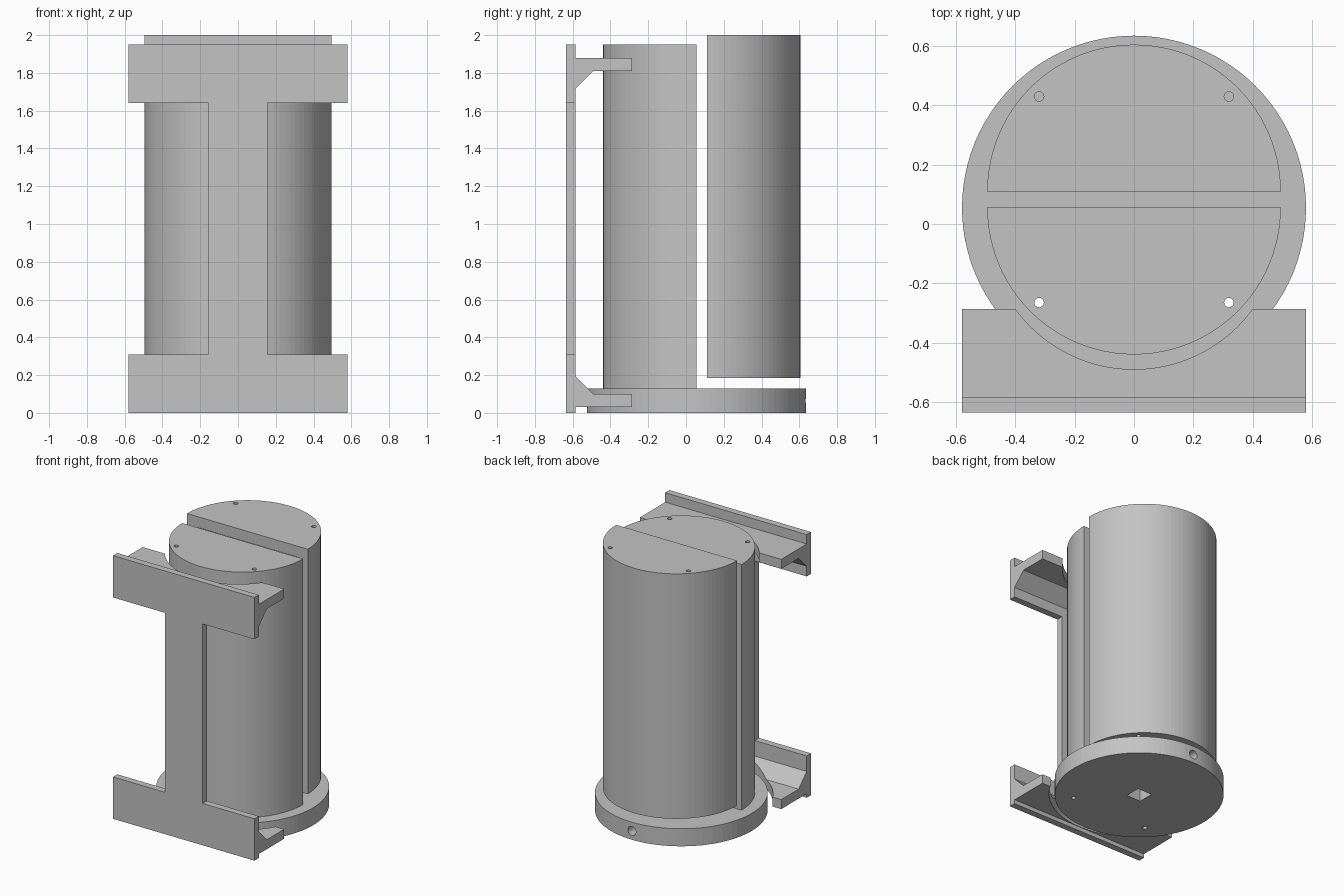
import bpy, bmesh
from math import sin, cos, pi
from mathutils import Vector

cube = bpy.data.objects.get("Cube")
if cube:
    bpy.data.objects.remove(cube, do_unlink=True)

grey = bpy.data.materials.new("plain_grey")
grey.use_nodes = True
colour = (0.55, 0.55, 0.55, 1)
grey.diffuse_color = colour
grey.node_tree.nodes["Principled BSDF"].inputs["Base Color"].default_value = colour


def prism(name, points, axis, start, end):
    """Extrude a closed outline along x, y or z; outline uses the other two axes in order."""
    def place(p, t):
        v = list(p)
        v.insert("xyz".index(axis), t)
        return Vector(v)
    bm = bmesh.new()
    face = bm.faces.new([bm.verts.new(place(p, start)) for p in points])
    new = bmesh.ops.extrude_face_region(bm, geom=[face])["geom"]
    shift = place((0, 0), end - start)
    bmesh.ops.translate(bm, vec=shift, verts=[g for g in new if isinstance(g, bmesh.types.BMVert)])
    bmesh.ops.recalc_face_normals(bm, faces=bm.faces)
    mesh = bpy.data.meshes.new(name)
    bm.to_mesh(mesh)
    bm.free()
    mesh.materials.append(grey)
    obj = bpy.data.objects.new(name, mesh)
    bpy.context.collection.objects.link(obj)
    return obj


def arc(cx, cy, r, start=0.0, sweep=2 * pi, n=96):
    count = n if sweep >= 2 * pi else n + 1
    return [(cx + r * cos(start + sweep * i / n), cy + r * sin(start + sweep * i / n))
            for i in range(count)]


def box(x, y):
    return [(x[0], y[0]), (x[1], y[0]), (x[1], y[1]), (x[0], y[1])]


def cut(obj, *cutters):
    """Subtract the cutters, bake the result and remove them."""
    for c in cutters:
        c.hide_render = True
        mod = obj.modifiers.new("cut", "BOOLEAN")
        mod.operation, mod.solver, mod.object = "DIFFERENCE", "EXACT", c
    bpy.context.view_layer.update()
    graph = bpy.context.evaluated_depsgraph_get()
    mesh = bpy.data.meshes.new_from_object(obj.evaluated_get(graph))
    obj.modifiers.clear()
    obj.data = mesh
    for c in cutters:
        bpy.data.objects.remove(c, do_unlink=True)


MID = 0.055        # y of the main axis
BODY_R, INNER_R, BASE_R = 0.495, 0.415, 0.58
CAP = 0.08
HOLE_X, HOLE_Y, HOLE_R = 0.32, 0.32, 0.016


def screw_holes(y, z0, z1):
    return [prism("hole_cutter", arc(s * HOLE_X, y, HOLE_R, n=20), "z", z0, z1) for s in (-1, 1)]


# Two hollow half cylinders, open on their facing flat sides
def half_shell(name, y, side, z0, z1):
    start = 0 if side > 0 else pi
    shell = prism(name, arc(0, y, BODY_R, start, pi, 48), "z", z0, z1)
    outline = arc(0, y, INNER_R, start, pi, 48)
    outline += [(outline[-1][0], y - side * 0.02), (outline[0][0], y - side * 0.02)]
    cavity = prism("cavity_cutter", outline, "z", z0 + CAP, z1 - CAP)
    cut(shell, cavity, *screw_holes(y + side * HOLE_Y, z0 - 0.1, z1 + 0.1))


half_shell("front_half_shell", MID, -1, 0.13, 1.95)
half_shell("back_half_shell", MID + 0.055, 1, 0.185, 2.0)

# Round base with a square socket, a side screw hole and two screw holes
base = prism("base_disc", arc(0, MID, BASE_R), "z", 0, 0.13)
socket = prism("socket_cutter", box((-0.06, 0.06), (MID - 0.06, MID + 0.06)), "z", -0.1, 0.1)
side_hole = prism("side_hole_cutter", arc(0, 0.065, 0.033, n=24), "y", MID, 0.8)
cut(base, socket, side_hole, *screw_holes(MID - HOLE_Y, -0.1, 0.3))

# Front plate of the bracket, shaped like a capital beam section
FRONT, BACK, WIDE, SLIM, TOP = -0.635, -0.585, 0.58, 0.155, 1.95
LOW, HIGH = 0.31, 1.64
right_edge = [(WIDE, 0), (WIDE, LOW), (SLIM, LOW), (SLIM, HIGH), (WIDE, HIGH), (WIDE, TOP)]
left_edge = [(-x, z) for x, z in reversed(right_edge)]
prism("bracket_plate", right_edge + left_edge, "y", FRONT, BACK)

# Shelves with sloped supports, hollowed to clear the body and the base
shelf = [(BACK, 0.03), (-0.287, 0.03), (-0.287, 0.1), (-0.49, 0.1), (BACK, 0.195)]
lower = prism("lower_shelf", shelf, "x", -WIDE, WIDE)
cut(lower, prism("shelf_cutter", arc(0, 0.005, 0.587), "z", -0.1, 0.4))
upper = prism("upper_shelf", [(y, 1.91 - z) for y, z in shelf], "x", -WIDE, WIDE)
cut(upper, prism("shelf_cutter", arc(0, 0.005, BODY_R), "z", 1.6, 2.1))
